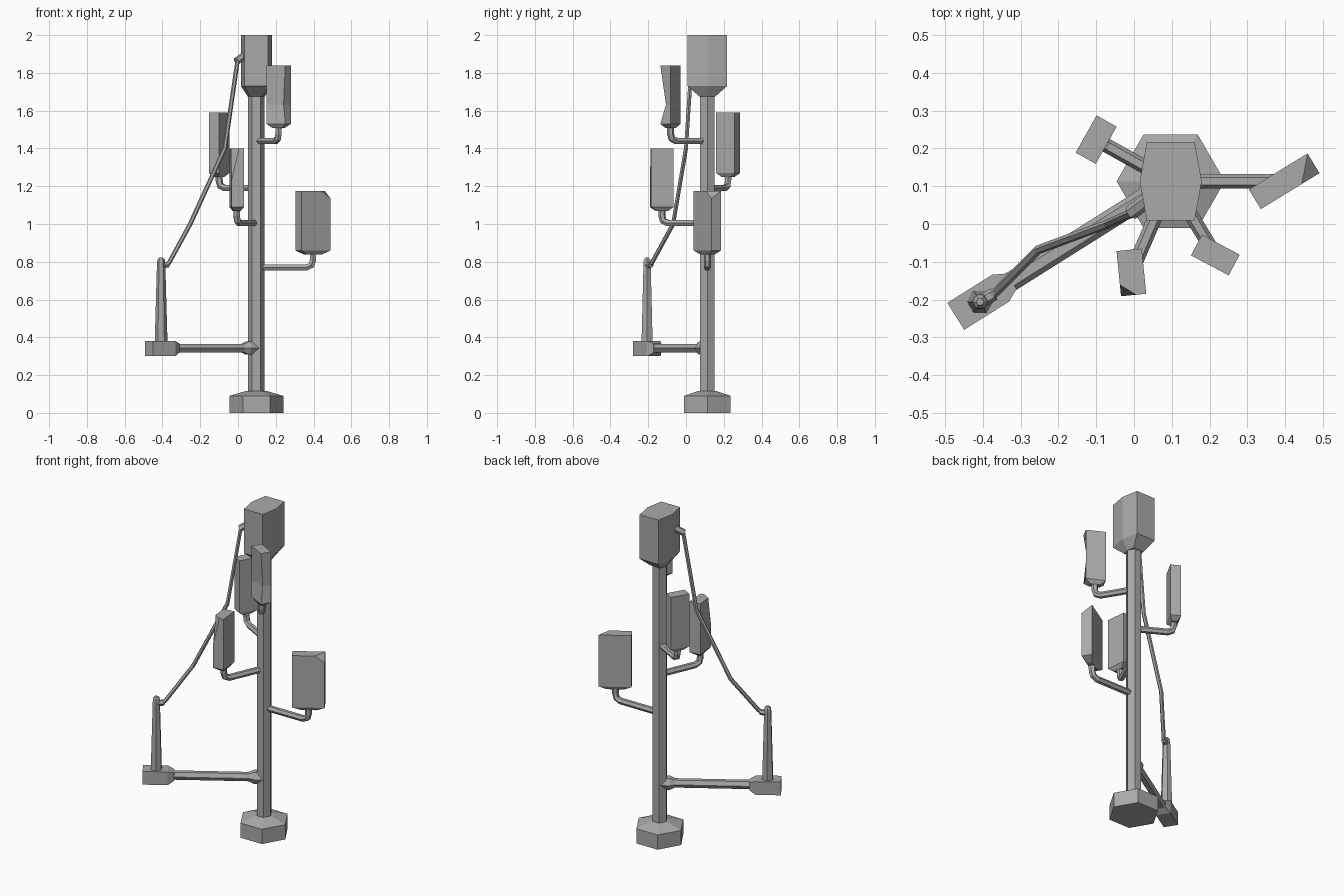
import bpy, bmesh, math
from mathutils import Vector

cube = bpy.data.objects.get("Cube")
if cube:
    bpy.data.objects.remove(cube, do_unlink=True)

grey = bpy.data.materials.new("weathered_grey")
grey.use_nodes = True
COLOUR = (0.4, 0.4, 0.4, 1)
grey.diffuse_color = COLOUR
grey.node_tree.nodes["Principled BSDF"].inputs["Base Color"].default_value = COLOUR

AXIS = Vector((0.097, 0.113, 0))
UP = Vector((0, 0, 1))


def loft(name, rings, cut=None):
    """Skin a list of equal point rings and cap both ends."""
    bm = bmesh.new()
    loops = [[bm.verts.new(p) for p in ring] for ring in rings]
    n = len(loops[0])
    for a, b in zip(loops, loops[1:]):
        for i in range(n):
            j = (i + 1) % n
            bm.faces.new((a[i], a[j], b[j], b[i]))
    bm.faces.new(loops[0][::-1])
    bm.faces.new(loops[-1])
    if cut:
        point, normal = cut
        geom = bm.verts[:] + bm.edges[:] + bm.faces[:]
        bmesh.ops.bisect_plane(bm, geom=geom, plane_co=point, plane_no=normal, clear_outer=True)
        bmesh.ops.holes_fill(bm, edges=[e for e in bm.edges if e.is_boundary])
    bmesh.ops.recalc_face_normals(bm, faces=bm.faces[:])
    mesh = bpy.data.meshes.new(name)
    bm.to_mesh(mesh)
    bm.free()
    mesh.materials.append(grey)
    obj = bpy.data.objects.new(name, mesh)
    bpy.context.collection.objects.link(obj)
    return obj


def hexagon(centre, r, side, up):
    return [centre + side * r * math.cos(k * math.pi / 3) + up * r * math.sin(k * math.pi / 3)
            for k in range(6)]


def column(name, centre, profile):
    """Upright hexagonal part from (radius, height) steps."""
    loft(name, [hexagon(centre + UP * z, r, Vector((1, 0, 0)), Vector((0, 1, 0)))
                for r, z in profile])


def tube(name, path, radii):
    """Hexagonal pipe along a path."""
    pts = [Vector(p) for p in path]
    first = pts[1] - pts[0]
    flat = Vector((pts[-1].x - pts[0].x, pts[-1].y - pts[0].y, 0))
    side = flat.cross(UP).normalized() if flat.length > 0 else first.orthogonal()
    rings = []
    for i, p in enumerate(pts):
        a = (p - pts[i - 1]).normalized() if i else Vector()
        b = (pts[i + 1] - p).normalized() if i + 1 < len(pts) else Vector()
        rings.append(hexagon(p, radii[i], side, side.cross(a + b).normalized()))
    loft(name, rings)


def panel(name, centre, along, length, width, low, high, arm_z, cut=None, dent=0):
    """Antenna box on a bent bracket, with optional chipped or dented corner."""
    c = Vector((*centre, 0))
    u = Vector((*along, 0)).normalized()
    v = Vector((-u.y, u.x, 0))

    def ring(z, scale):
        return [c + UP * z + u * su * length * scale / 2 + v * sv * width * scale / 2
                for su, sv in ((1, -1), (1, 1), (-1, 1), (-1, -1))]

    rings = [ring(low - 0.022, 0.5), ring(low, 1)]
    if dent:
        middle = ring(low + 0.33 * (high - low), 1)
        middle[0] += (v - u) * dent
        rings.append(middle)
    rings.append(ring(high, 1))
    plane = None
    if cut:
        corner = rings[-1][0]
        a, b, d = corner - u * cut[0], corner + v * cut[1], corner - UP * cut[2]
        normal = (b - a).cross(d - a)
        if normal.dot(corner - a) < 0:
            normal.negate()
        plane = (a, normal)
    loft(name + "_panel", rings, plane)

    out = (c - AXIS).normalized()
    tube(name + "_bracket",
         [AXIS + UP * arm_z, c - out * 0.035 + UP * arm_z, c - out * 0.008 + UP * (arm_z + 0.012),
          c + UP * (arm_z + 0.04), c + UP * (low - 0.015)], [0.019] * 5)


# Central mast with foot and head unit
column("foot", AXIS, [(0.143, 0), (0.143, 0.09), (0.055, 0.116)])
column("mast", AXIS, [(0.044, 0.1), (0.044, 1.7)])


def head_ring(z, sx, sy):
    shape = ((1, 0), (0.77, 1), (-0.77, 1), (-1, 0), (-0.77, -1), (0.77, -1))
    return [AXIS + Vector((x * sx, y * sy, z)) for x, y in shape]


loft("head_unit", [head_ring(1.675, 0.045, 0.042), head_ring(1.73, 0.082, 0.104),
                   head_ring(2.0, 0.082, 0.104)])

# Four antenna panels around the mast
panel("front_left", (0.215, -0.082), (0.1, -0.053), 0.113, 0.062, 1.53, 1.84, 1.44, dent=0.022)
panel("front", (-0.007, -0.128), (0.012, -0.12), 0.12, 0.067, 1.09, 1.4, 1.005, cut=(0.03, 0.04, 0.17))
panel("back_right", (-0.1, 0.223), (-0.055, -0.098), 0.113, 0.061, 1.27, 1.59, 1.19)
panel("left", (0.397, 0.113), (0.155, 0.095), 0.182, 0.061, 0.86, 1.175, 0.77, cut=(0.055, 0.06, 0.04))

# Long side arm ending in a box
box_centre = Vector((-0.412, -0.207, 0))
inward = (AXIS - box_centre).normalized()
across = inward.cross(UP)
ARM_Z = 0.343


def arm_ring(dist, half_w, half_h, z=ARM_Z):
    return [box_centre + inward * dist + across * sx * half_w + UP * (z + sz * half_h)
            for sx, sz in ((1, 1), (-1, 1), (-1, -1), (1, -1))]


loft("arm_box", [arm_ring(-0.07, 0.042, 0.04, 0.34), arm_ring(0.07, 0.042, 0.04, 0.34),
                 arm_ring(0.105, 0.024, 0.024)])
reach = (AXIS - box_centre).length
tube("side_arm", [box_centre + inward * d + UP * ARM_Z for d in (0.08, reach - 0.085, reach - 0.055, reach)],
     [0.026, 0.026, 0.04, 0.04])

# Tapered post on the box, with cable up to the head unit
post = Vector((-0.407, -0.206, 0))
column("post", post, [(0.034, 0.37), (0.022, 0.79), (0.02, 0.81), (0.01, 0.822)])
tube("cable_lower_socket", [post + UP * 0.78, (-0.37, -0.185, 0.785)], [0.017, 0.017])
tube("cable", [(-0.385, -0.192, 0.783), (-0.365, -0.18, 0.795), (-0.253, -0.068, 1.0),
               (-0.07, 0.0, 1.4), (-0.003, 0.03, 1.86), (0.015, 0.045, 1.88)],
     [0.012] * 6)
tube("cable_upper_socket", [(-0.008, 0.03, 1.862), (0.045, 0.07, 1.9)], [0.02, 0.02])
